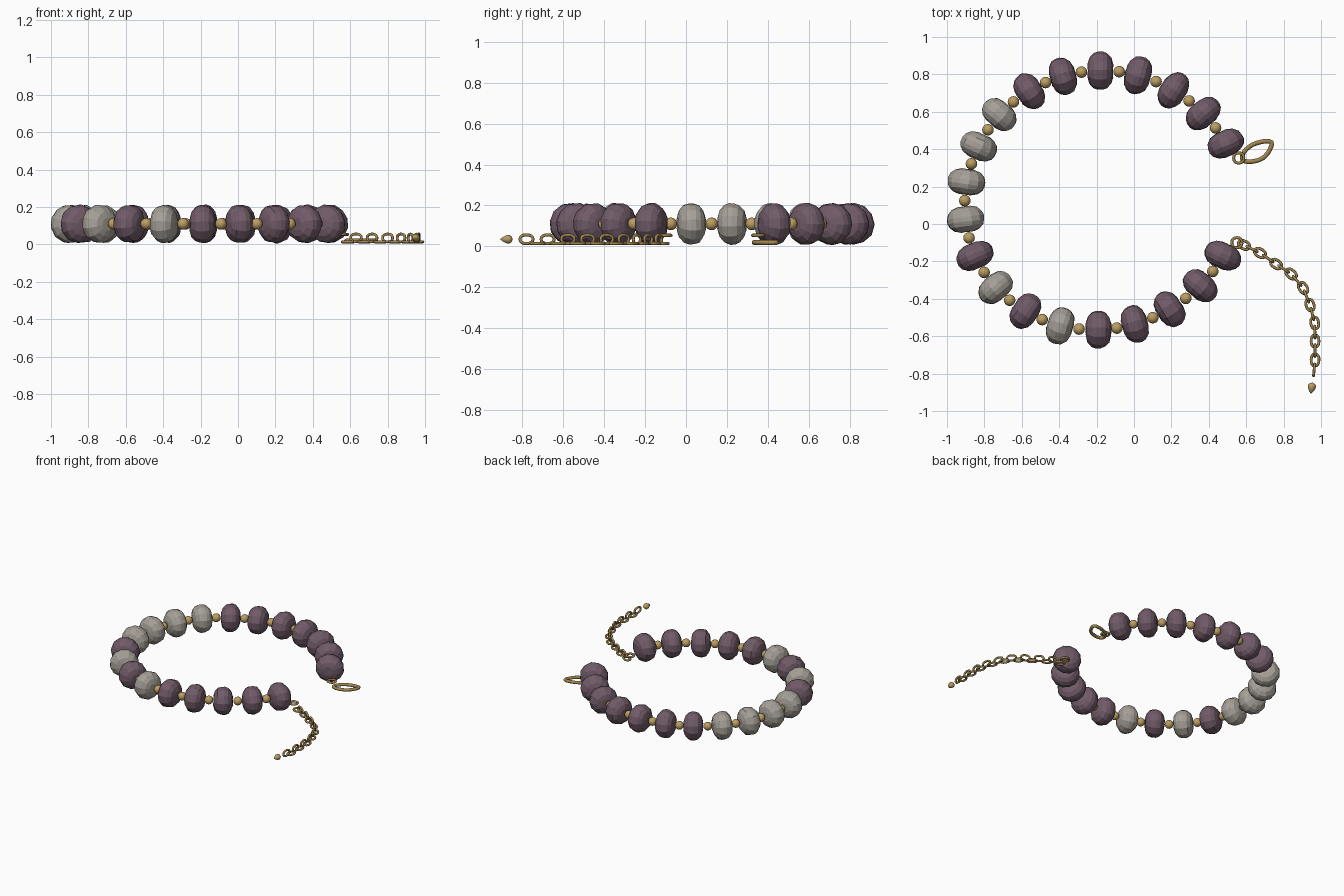
import bpy, bmesh, math, random
from mathutils import Vector, Matrix

if "Cube" in bpy.data.objects:
    bpy.data.objects.remove(bpy.data.objects["Cube"])

random.seed(4)


def material(name, rgb):
    m = bpy.data.materials.new(name)
    m.diffuse_color = (*rgb, 1)
    m.use_nodes = True
    m.node_tree.nodes["Principled BSDF"].inputs["Base Color"].default_value = m.diffuse_color
    return m


PURPLE = material("dusty purple", (0.165, 0.105, 0.140))
GREY = material("stone grey", (0.38, 0.35, 0.31))
GOLD = material("gold", (0.50, 0.34, 0.12))
BRASS = material("brass wire", (0.36, 0.24, 0.08))


def finish(name, bm, mat, smooth):
    bmesh.ops.recalc_face_normals(bm, faces=bm.faces)
    me = bpy.data.meshes.new(name)
    bm.to_mesh(me)
    bm.free()
    me.materials.append(mat)
    for p in me.polygons:
        p.use_smooth = smooth
    ob = bpy.data.objects.new(name, me)
    bpy.context.collection.objects.link(ob)
    return ob


def skin(bm, rings, closed):
    """Bridge rings of vertices; cap the ends when the chain is open."""
    n = len(rings[0])
    for i in range(len(rings) if closed else len(rings) - 1):
        a, b = rings[i], rings[(i + 1) % len(rings)]
        for j in range(n):
            k = (j + 1) % n
            bm.faces.new((a[j], a[k], b[k], b[j]))
    if not closed:
        bm.faces.new(rings[0])
        bm.faces.new(rings[-1])


def lathe(name, profile, sides, loc, angle, mat, smooth=False, jitter=0.0):
    """Turn (along, radius) points around a horizontal axis at the given angle."""
    bm = bmesh.new()
    spin = random.uniform(0, 1) if jitter else 0
    rings = []
    for i, (x, r) in enumerate(profile):
        ring = []
        for j in range(sides):
            a = spin + math.tau * j / sides
            q = r + random.uniform(-jitter, jitter)
            ring.append(bm.verts.new((x + random.uniform(-jitter, jitter),
                                      q * math.cos(a), q * math.sin(a))))
        rings.append(ring)
    skin(bm, rings, False)
    bm.transform(Matrix.Translation(loc) @ Matrix.Rotation(angle, 4, 'Z'))
    return finish(name, bm, mat, smooth)


def wire_loop(name, pts, normal, radius, mat, sides=8):
    """Closed wire following a flat loop of points."""
    bm = bmesh.new()
    normal = Vector(normal)
    rings = []
    for i, p in enumerate(pts):
        t = (pts[(i + 1) % len(pts)] - pts[i - 1]).normalized()
        side = t.cross(normal)
        rings.append([bm.verts.new(p + radius * (math.cos(a) * side + math.sin(a) * normal))
                      for a in (math.tau * j / sides for j in range(sides))])
    skin(bm, rings, True)
    return finish(name, bm, mat, True)


def oval(centre, along, across, a, b, n=16):
    """Rounded-link outline with half sizes a and b."""
    out = []
    for i in range(n):
        t = math.tau * i / n
        c, s = math.cos(t), math.sin(t)
        out.append(centre + along * a * math.copysign(abs(c) ** 0.85, c)
                   + across * b * math.copysign(abs(s) ** 0.85, s))
    return out


# Large faceted beads
Z = 0.11
UP = Vector((0, 0, 1))
centre = Vector((-0.18, 0.127, Z))
beads = [(0.49, 0.43), (0.37, 0.59), (0.21, 0.715), (0.02, 0.795), (-0.18, 0.82),
         (-0.38, 0.79), (-0.56, 0.71), (-0.72, 0.585), (-0.83, 0.415), (-0.895, 0.225),
         (-0.90, 0.025), (-0.85, -0.17), (-0.74, -0.34), (-0.58, -0.465), (-0.395, -0.545),
         (-0.19, -0.565), (0.005, -0.535), (0.19, -0.455), (0.355, -0.33), (0.475, -0.17)]
beads = [Vector((x, y, Z)) for x, y in beads]
grey = {7, 8, 9, 10, 12, 14}
profile = [(-0.068, 0.035), (-0.058, 0.068), (-0.036, 0.093), (-0.012, 0.102),
           (0.012, 0.102), (0.036, 0.093), (0.058, 0.068), (0.068, 0.035)]
for i, p in enumerate(beads):
    d = p - centre
    lathe(f"bead_{i + 1}", profile, 12, p, math.atan2(d.y, d.x) + math.pi / 2,
          GREY if i in grey else PURPLE, jitter=0.002)

# Small round gold spacers
for i in range(len(beads) - 1):
    mid = (beads[i] + beads[i + 1]) / 2
    mid = centre + (mid - centre) * 1.01
    bm = bmesh.new()
    bmesh.ops.create_uvsphere(bm, u_segments=16, v_segments=10, radius=0.031,
                              matrix=Matrix.Translation(mid))
    finish(f"spacer_{i + 1}", bm, GOLD, True)

# End rings next to the last bead on each side
X, Y = Vector((1, 0, 0)), Vector((0, 1, 0))
for name, x, y in (("clasp_ring", 0.56, 0.353), ("chain_ring", 0.55, -0.10)):
    wire_loop(name, oval(Vector((x, y, 0.054)), X, Y, 0.027, 0.027), UP, 0.008, BRASS)

# Teardrop clasp
clasp = [(0.735, 0.437), (0.69, 0.441), (0.63, 0.422), (0.588, 0.385), (0.578, 0.352),
         (0.595, 0.335), (0.64, 0.335), (0.69, 0.353), (0.725, 0.395)]
ctrl = [Vector((x, y, 0.019)) for x, y in clasp]
smooth_pts = []
for i in range(len(ctrl)):
    a, b, c, d = (ctrl[(i + k) % len(ctrl)] for k in (-1, 0, 1, 2))
    for t in (0, 1 / 3, 2 / 3):
        smooth_pts.append(0.5 * (2 * b + (c - a) * t + (2 * a - 5 * b + 4 * c - d) * t * t
                                 + (3 * b - a - 3 * c + d) * t ** 3))
wire_loop("clasp_loop", smooth_pts, UP, 0.012, BRASS)

# Extension chain: flat links joined by upright ones
flat = [(0.588, -0.112), (0.674, -0.155), (0.76, -0.214), (0.84, -0.267), (0.904, -0.342),
        (0.941, -0.433), (0.966, -0.529), (0.968, -0.626), (0.968, -0.727), (0.958, -0.833)]
flat = [Vector((x, y, 0.014)) for x, y in flat]
for i in range(len(flat) - 1):
    p, q = flat[i], flat[i + 1]
    along = ((q - flat[i - 1]) if i else (q - p)).normalized()
    wire_loop(f"flat_link_{i + 1}", oval(p, along, UP.cross(along), 0.032, 0.021),
              UP, 0.0075, BRASS)
    d = (q - p).normalized()
    mid = (p + q) / 2 + UP * 0.021
    wire_loop(f"upright_link_{i + 1}", oval(mid, d, UP, 0.032, 0.021),
              UP.cross(d), 0.0075, BRASS)

# Drop at the end of the chain
lathe("chain_drop", [(-0.031, 0.002), (-0.018, 0.012), (0.0, 0.021), (0.012, 0.022),
                     (0.022, 0.015), (0.028, 0.003)],
      10, Vector((0.95, -0.876, 0.035)), math.radians(82), GOLD, smooth=True)
